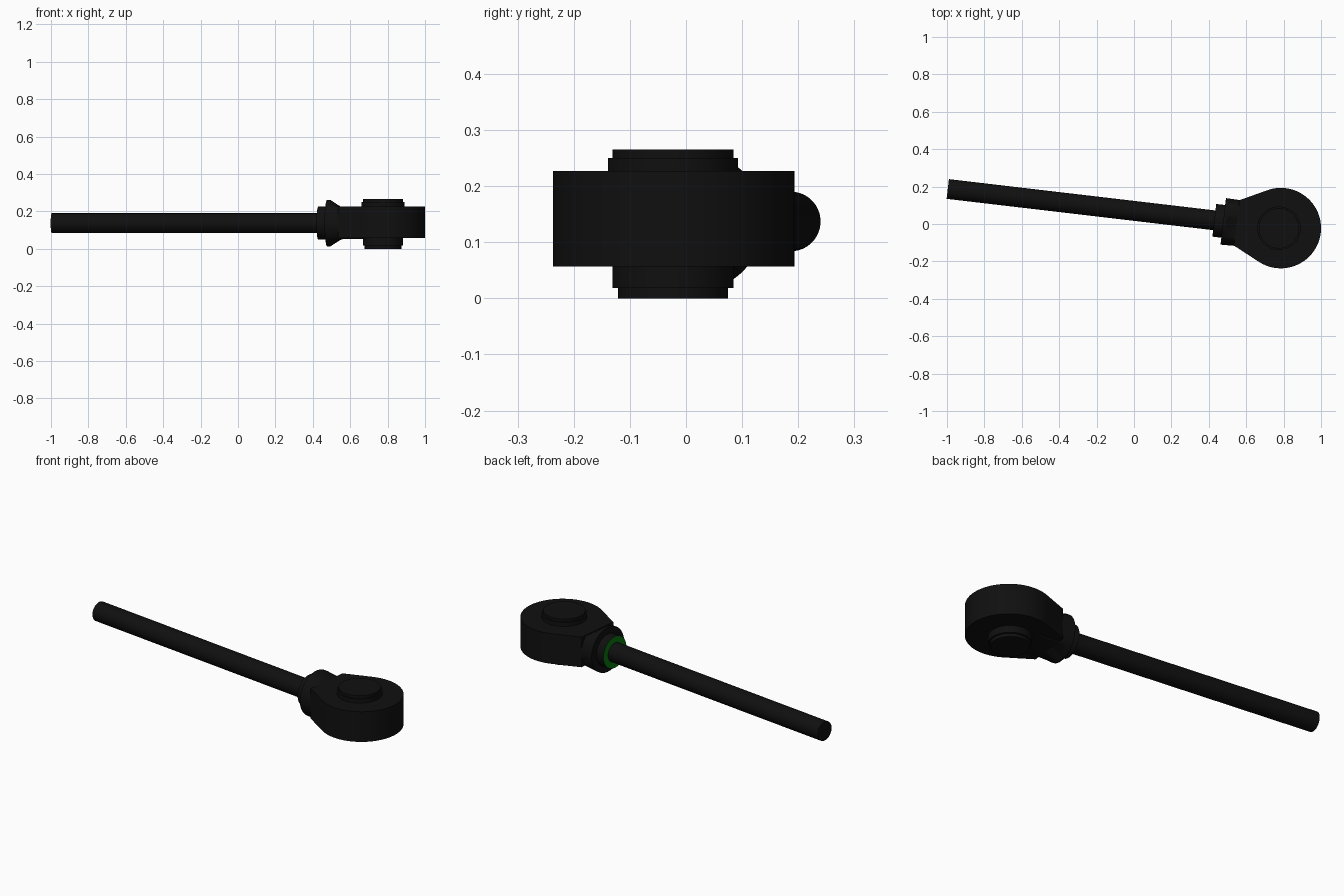
import bpy, bmesh
from math import sin, cos, pi, acos, atan2, hypot, radians
from mathutils import Matrix, Vector

if "Cube" in bpy.data.objects:
    bpy.data.objects.remove(bpy.data.objects["Cube"])


def material(name, colour):
    m = bpy.data.materials.new(name)
    m.use_nodes = True
    m.diffuse_color = (*colour, 1)
    m.node_tree.nodes["Principled BSDF"].inputs["Base Color"].default_value = (*colour, 1)
    return m


BLACK = material("black", (0.005, 0.005, 0.005))
GREEN = material("green", (0.003, 0.19, 0.005))

# Local frame: head centre at the origin, shaft running towards -x
PLACE = Matrix.Translation((0.785, -0.022, 0.137)) @ Matrix.Rotation(radians(-6.7), 4, "Z")
SEGMENTS = 64


def finish(name, bm, place):
    bmesh.ops.recalc_face_normals(bm, faces=bm.faces)
    bm.transform(place)
    mesh = bpy.data.meshes.new(name)
    bm.to_mesh(mesh)
    bm.free()
    mesh.materials.append(BLACK)
    obj = bpy.data.objects.new(name, mesh)
    bpy.context.collection.objects.link(obj)
    bpy.ops.object.select_all(action="DESELECT")
    obj.select_set(True)
    bpy.context.view_layer.objects.active = obj
    bpy.ops.object.shade_smooth_by_angle(angle=radians(30))
    return obj


def loft(name, rings, place=PLACE):
    """Skin a list of equal-length point rings and cap both ends."""
    bm = bmesh.new()
    loops = [[bm.verts.new(p) for p in ring] for ring in rings]
    for a, b in zip(loops, loops[1:]):
        for i in range(len(a)):
            j = (i + 1) % len(a)
            bm.faces.new((a[i], a[j], b[j], b[i]))
    bm.faces.new(loops[0])
    bm.faces.new(loops[-1])
    return finish(name, bm, place)


def ring_x(x, r, flat=1.0):
    """Circle around the shaft axis, cut flat above and below at +-flat."""
    turn = [2 * pi * i / SEGMENTS for i in range(SEGMENTS)]
    return [(x, r * cos(t), max(-flat, min(flat, r * sin(t)))) for t in turn]


def ring_z(z, r):
    turn = [2 * pi * i / SEGMENTS for i in range(SEGMENTS)]
    return [(r * cos(t), r * sin(t), z) for t in turn]


# Shaft
loft("shaft", [ring_x(-1.793, 0.053), ring_x(-0.33, 0.053)])

# Collar with its green end face
collar = loft("collar", [ring_x(-0.358, 0.088), ring_x(-0.30, 0.088)])
collar.data.materials.append(GREEN)
toward_shaft = PLACE.to_3x3() @ Vector((-1, 0, 0))
for face in collar.data.polygons:
    if face.normal.dot(toward_shaft) > 0.9:
        face.material_index = 1

# Neck flange easing from round into the flat head
loft("neck", [ring_x(-0.31, 0.125), ring_x(-0.295, 0.125),
              ring_x(-0.235, 0.123, 0.085), ring_x(-0.1, 0.123, 0.085)])

# Head: a disc drawn out by tangents to the neck
RADIUS, NECK_X, NECK_Y = 0.215, -0.238, 0.122
reach = hypot(NECK_X, NECK_Y)
tangent = atan2(NECK_Y, NECK_X) - acos(RADIUS / reach)
outline = [(NECK_X, -NECK_Y)]
for i in range(SEGMENTS + 1):
    t = tangent * (2 * i / SEGMENTS - 1)
    outline.append((RADIUS * cos(t), RADIUS * sin(t)))
outline.append((NECK_X, NECK_Y))
loft("head", [[(x, y, z) for x, y in outline] for z in (-0.08, 0.09)])

# Stepped pin through the head
PIN_PROFILE = [(0, 0.098), (0.018, 0.098), (0.018, 0.108), (0.14, 0.108),
               (0.14, 0.116), (0.25, 0.116), (0.25, 0.108), (0.265, 0.108)]
loft("pin", [ring_z(z, r) for z, r in PIN_PROFILE], Matrix.Translation((0.775, -0.023, 0)))
